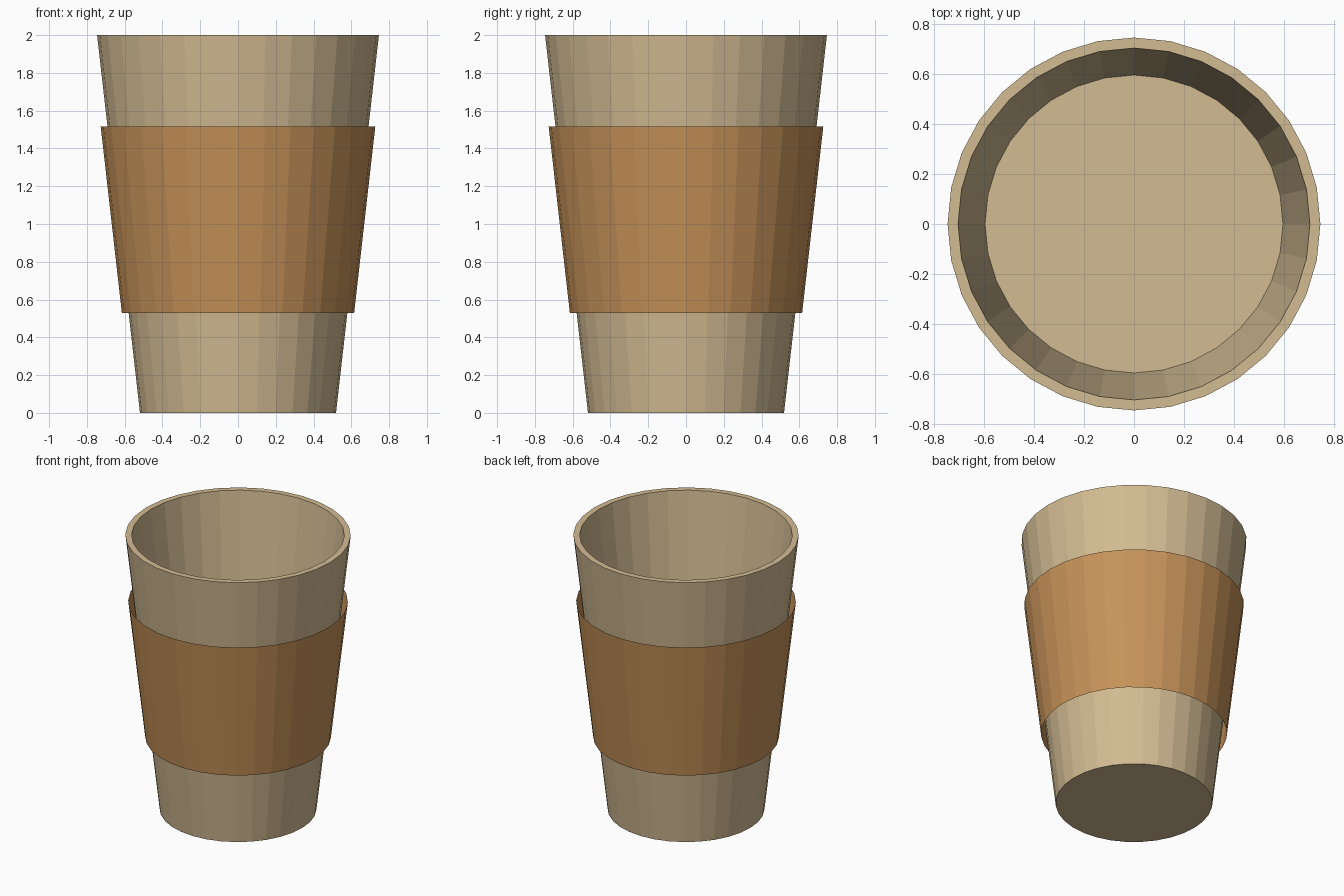
import bpy, bmesh
from math import cos, sin, pi

if "Cube" in bpy.data.objects:
    bpy.data.objects.remove(bpy.data.objects["Cube"])

SIDES = 32


def lathe(name, profile, color, caps=False):
    """Revolve (radius, z) points around z into a flat-faced shell."""
    bm = bmesh.new()
    rings = [[bm.verts.new((r * cos(2 * pi * i / SIDES), r * sin(2 * pi * i / SIDES), z))
              for i in range(SIDES)] for r, z in profile]
    for a, b in zip(rings, rings[1:]):
        for i in range(SIDES):
            j = (i + 1) % SIDES
            bm.faces.new((a[i], a[j], b[j], b[i]))
    if caps:
        bm.faces.new(rings[0][::-1])
        bm.faces.new(rings[-1])
    mesh = bpy.data.meshes.new(name)
    bm.to_mesh(mesh)
    bm.free()
    mat = bpy.data.materials.new(name + "_material")
    mat.diffuse_color = color
    mat.use_nodes = True
    mat.node_tree.nodes["Principled BSDF"].inputs["Base Color"].default_value = mat.diffuse_color
    mesh.materials.append(mat)
    obj = bpy.data.objects.new(name, mesh)
    bpy.context.collection.objects.link(obj)
    return obj


# Tapered cup: base, outer wall, rim, inner wall, raised inner floor
lathe("cup", [(0.519, 0), (0.746, 2), (0.704, 2), (0.596, 1.04)],
      (0.65, 0.50, 0.29, 1), caps=True)

# Thin open sleeve standing slightly off the cup wall
lathe("sleeve", [(0.615, 0.53), (0.727, 1.517)], (0.57, 0.29, 0.10, 1))
